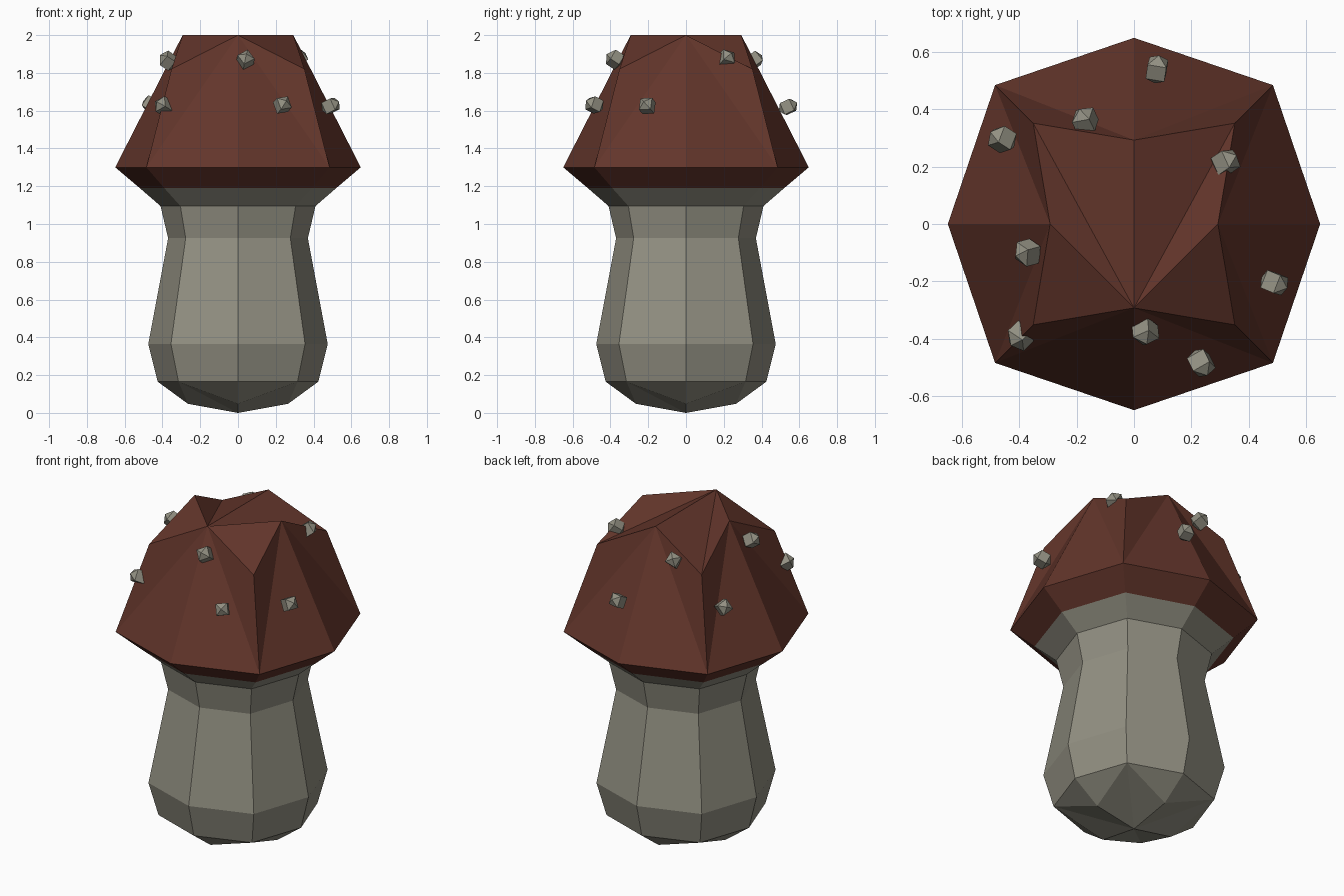
import bpy, bmesh, math, random
from mathutils import Vector, Matrix

cube = bpy.data.objects.get("Cube")
if cube:
    bpy.data.objects.remove(cube, do_unlink=True)
random.seed(4)


def material(name, rgb):
    m = bpy.data.materials.new(name)
    m.use_nodes = True
    m.diffuse_color = (*rgb, 1)
    m.node_tree.nodes["Principled BSDF"].inputs["Base Color"].default_value = (*rgb, 1)
    return m


cap_brown = material("cap brown", (0.125, 0.036, 0.024))
stem_grey = material("stem grey", (0.29, 0.28, 0.225))


def finish(bm, name, mat):
    bmesh.ops.recalc_face_normals(bm, faces=bm.faces)
    mesh = bpy.data.meshes.new(name)
    bm.to_mesh(mesh)
    bm.free()
    mesh.materials.append(mat)
    ob = bpy.data.objects.new(name, mesh)
    bpy.context.collection.objects.link(ob)
    return ob


def ring(bm, z, mid, corner, corner_z=None):
    """Eight points from the front, alternating side middles and corners."""
    pts = []
    for i in range(8):
        a = math.radians(-90 + 45 * i)
        r = corner * math.sqrt(2) if i % 2 else mid
        h = corner_z if i % 2 and corner_z is not None else z
        pts.append(bm.verts.new((r * math.cos(a), r * math.sin(a), h)))
    return pts


def bridge(bm, low, high, split=False):
    for i in range(8):
        j = (i + 1) % 8
        if not split:
            bm.faces.new((low[i], low[j], high[j], high[i]))
        elif i % 2:
            bm.faces.new((low[i], low[j], high[j]))
            bm.faces.new((low[i], high[j], high[i]))
        else:
            bm.faces.new((low[i], low[j], high[i]))
            bm.faces.new((low[j], high[j], high[i]))


# Stem: stacked eight-sided rings with a faceted, pointed base
bm = bmesh.new()
profile = [(0.165, 0.425, 0.315), (0.365, 0.475, 0.355), (0.925, 0.37, 0.277),
           (1.095, 0.41, 0.305), (1.19, 0.52, 0.39)]
rings = [ring(bm, *p) for p in profile]
for a, b in zip(rings, rings[1:]):
    bridge(bm, a, b)
base = rings[0]
pole = bm.verts.new((0, 0, 0))
inner = [bm.verts.new((0.265 * x, 0.265 * y, 0.048)) for x, y in ((0, -1), (1, 0), (0, 1), (-1, 0))]
for k in range(4):
    mid, corner, nxt = base[2 * k], base[2 * k + 1], base[(2 * k + 2) % 8]
    a, b = inner[k], inner[(k + 1) % 4]
    for tri in ((mid, a, corner), (corner, b, nxt), (corner, a, pole), (corner, pole, b)):
        bm.faces.new(tri)
finish(bm, "stem", stem_grey)

# Cap: flared rim, creased sides and a top fanned from the front
bm = bmesh.new()
lip = ring(bm, 1.19, 0.52, 0.39)
rim = ring(bm, 1.3, 0.65, 0.485)
crown = ring(bm, 2.0, 0.293, 0.352, corner_z=1.82)
bridge(bm, lip, rim)
bridge(bm, rim, crown, split=True)
for i in range(1, 7):
    bm.faces.new((crown[0], crown[i], crown[i + 1]))
finish(bm, "cap", cap_brown)

# Spots: small rough nuggets scattered on the cap
spots = [(0.08, 0.54, 1.62), (-0.17, 0.36, 1.865), (-0.46, 0.295, 1.63),
         (0.32, 0.215, 1.875), (-0.37, -0.1, 1.865), (-0.395, -0.39, 1.625),
         (0.04, -0.375, 1.87), (0.235, -0.485, 1.63), (0.49, -0.205, 1.625)]
for n, p in enumerate(spots, 1):
    bm = bmesh.new()
    bmesh.ops.create_uvsphere(bm, u_segments=4, v_segments=3, radius=0.054)
    out = Vector((p[0], p[1], 0.25)).to_track_quat("Z", "Y").to_matrix()
    spin = Matrix.Rotation(random.uniform(0, math.pi), 3, "Z")
    bm.transform(Matrix.Translation(p) @ (out @ spin).to_4x4())
    finish(bm, f"spot_{n}", stem_grey)
